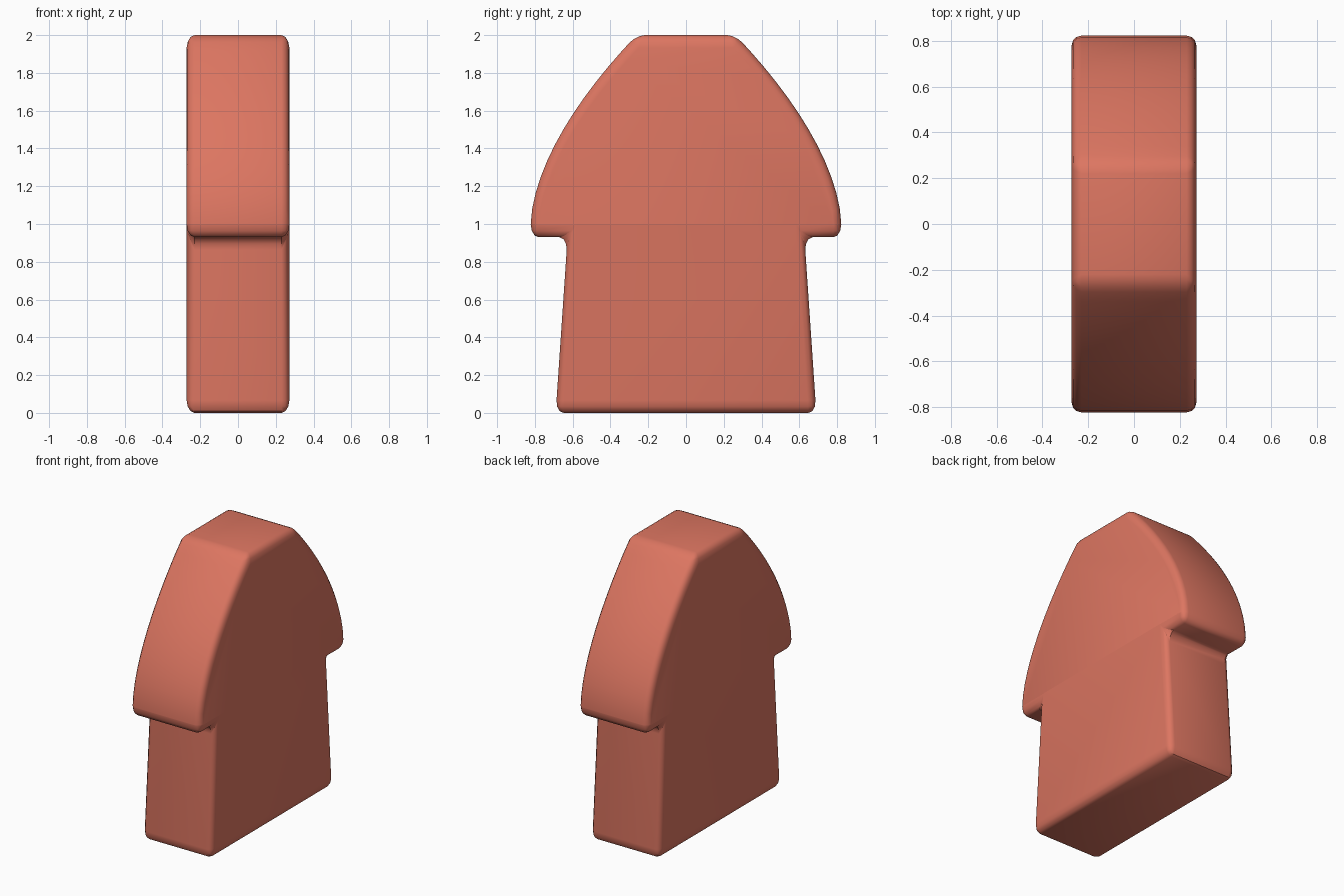
import bpy, bmesh, math
from mathutils import Vector

if "Cube" in bpy.data.objects:
    bpy.data.objects.remove(bpy.data.objects["Cube"])

HALF_X, STRETCH, BEVEL = 0.272, 1.6, 0.042

# Right half of the outline (y, z): tapered stem, shoulder, curved head
half = [(0.69, 0.0), (0.627, 0.93), (0.822, 0.93)]
STEPS = 12
for i in range(STEPS + 1):
    t = i / STEPS
    half.append((0.822 - 0.56 * t ** 1.7, 1.0 + t))
outline = half + [(-y, z) for y, z in reversed(half)]

# Extrude the outline along x, built squashed in z so the bevel comes out taller
bm = bmesh.new()
verts = [bm.verts.new((-HALF_X, y, z / STRETCH)) for y, z in outline]
face = bm.faces.new(verts)
ext = bmesh.ops.extrude_face_region(bm, geom=[face])
moved = [g for g in ext["geom"] if isinstance(g, bmesh.types.BMVert)]
bmesh.ops.translate(bm, verts=moved, vec=Vector((2 * HALF_X, 0, 0)))
bmesh.ops.recalc_face_normals(bm, faces=bm.faces[:])

# Round every real corner, then stretch to full height
sharp = [e for e in bm.edges if e.calc_face_angle(0) > math.radians(22)]
bmesh.ops.bevel(bm, geom=sharp, offset=BEVEL, offset_type='OFFSET',
                segments=3, profile=0.5, affect='EDGES', clamp_overlap=False)
bmesh.ops.scale(bm, verts=bm.verts[:], vec=Vector((1, 1, STRETCH)))
bmesh.ops.recalc_face_normals(bm, faces=bm.faces[:])

mesh = bpy.data.meshes.new("arched_block")
bm.to_mesh(mesh)
bm.free()
block = bpy.data.objects.new("arched_block", mesh)
bpy.context.collection.objects.link(block)

# Terracotta colour and smooth rounded edges
mat = bpy.data.materials.new("terracotta")
mat.diffuse_color = (0.72, 0.18, 0.12, 1)
mat.use_nodes = True
mat.node_tree.nodes["Principled BSDF"].inputs["Base Color"].default_value = mat.diffuse_color
mesh.materials.append(mat)
bpy.context.view_layer.objects.active = block
block.select_set(True)
bpy.ops.object.shade_smooth_by_angle(angle=math.radians(35))
